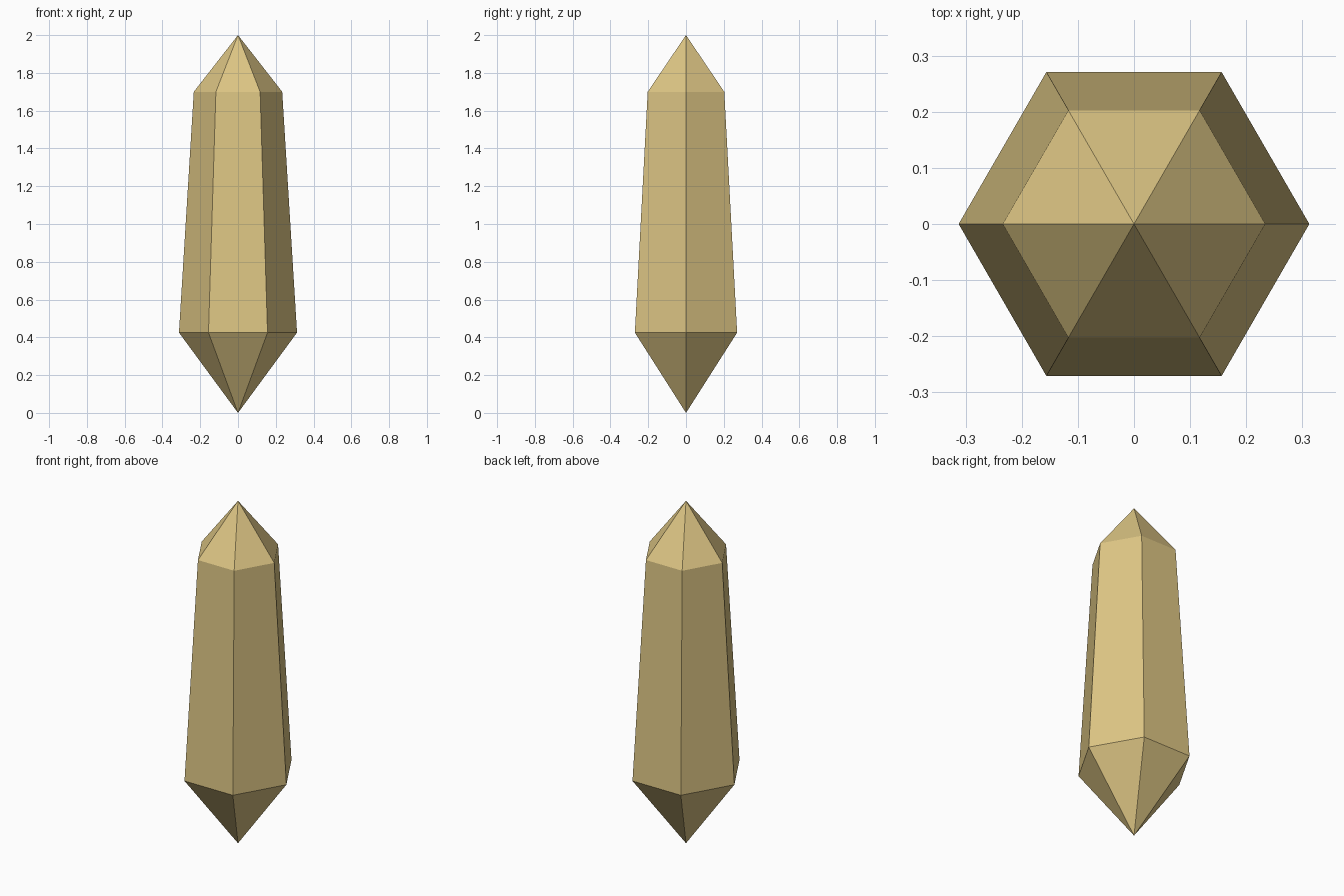
import bpy
import bmesh
from math import cos, sin, tau

if "Cube" in bpy.data.objects:
    bpy.data.objects.remove(bpy.data.objects["Cube"])

SIDES = 6
BOTTOM_TIP, TOP_TIP = 0.0, 2.0
RINGS = [(0.3125, 0.425), (0.234, 1.70)]  # radius, height

bm = bmesh.new()

# Hexagonal rings at the widest point and at the shoulder
rings = [[bm.verts.new((r * cos(tau * i / SIDES), r * sin(tau * i / SIDES), z))
          for i in range(SIDES)] for r, z in RINGS]
bottom = bm.verts.new((0, 0, BOTTOM_TIP))
top = bm.verts.new((0, 0, TOP_TIP))

# Lower point, tapered shaft and upper point
low, high = rings
for i in range(SIDES):
    j = (i + 1) % SIDES
    bm.faces.new((bottom, low[j], low[i]))
    bm.faces.new((low[i], low[j], high[j], high[i]))
    bm.faces.new((high[i], high[j], top))

bmesh.ops.recalc_face_normals(bm, faces=bm.faces)
mesh = bpy.data.meshes.new("crystal")
bm.to_mesh(mesh)
bm.free()

crystal = bpy.data.objects.new("crystal", mesh)
bpy.context.collection.objects.link(crystal)

# Pale gold colour
gold = bpy.data.materials.new("pale_gold")
gold.diffuse_color = (0.72, 0.56, 0.23, 1)
gold.use_nodes = True
gold.node_tree.nodes["Principled BSDF"].inputs["Base Color"].default_value = gold.diffuse_color
mesh.materials.append(gold)
